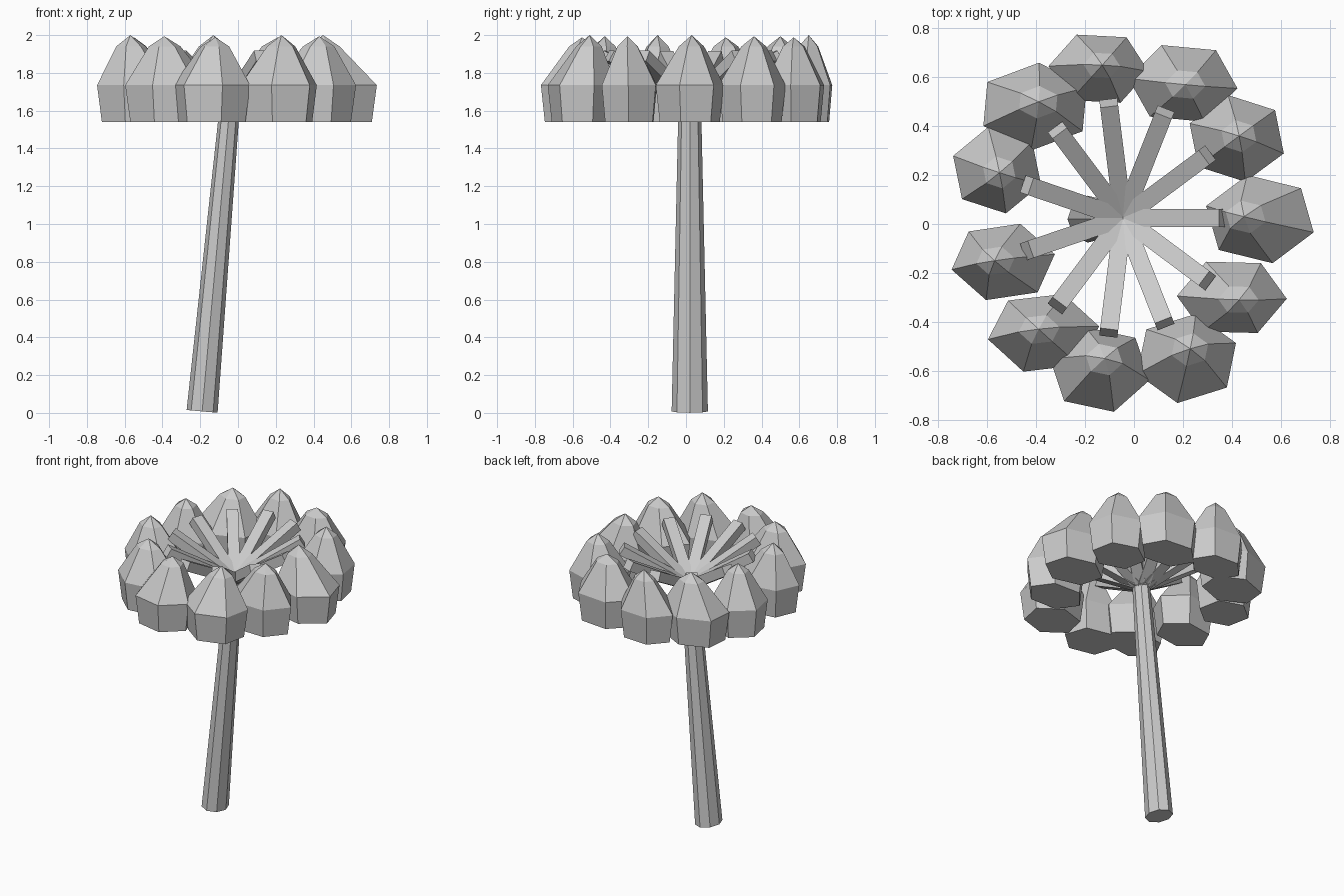
import bpy, bmesh, math
from mathutils import Vector

if "Cube" in bpy.data.objects:
    bpy.data.objects.remove(bpy.data.objects["Cube"])

grey = bpy.data.materials.new("light_grey")
grey.diffuse_color = (0.6, 0.6, 0.6, 1)
grey.use_nodes = True
grey.node_tree.nodes["Principled BSDF"].inputs["Base Color"].default_value = grey.diffuse_color


def add_object(name, bm):
    bmesh.ops.recalc_face_normals(bm, faces=bm.faces)
    mesh = bpy.data.meshes.new(name)
    bm.to_mesh(mesh)
    bm.free()
    mesh.materials.append(grey)
    obj = bpy.data.objects.new(name, mesh)
    bpy.context.collection.objects.link(obj)


def loft(name, rings, apex=None):
    """Skin a stack of equal-sided rings, closing the top with a cap or a point."""
    bm = bmesh.new()
    rows = [[bm.verts.new(p) for p in ring] for ring in rings]
    n = len(rows[0])
    for low, high in zip(rows, rows[1:]):
        for i in range(n):
            j = (i + 1) % n
            bm.faces.new((low[i], low[j], high[j], high[i]))
    bm.faces.new(rows[0][::-1])
    if apex is None:
        bm.faces.new(rows[-1])
    else:
        tip = bm.verts.new(apex)
        for i in range(n):
            bm.faces.new((rows[-1][i], rows[-1][(i + 1) % n], tip))
    add_object(name, bm)


def ring(cx, cy, z, rx, ry, sides, turn=0, tilt=0):
    pts = []
    for i in range(sides):
        a = math.radians(turn) + 2 * math.pi * i / sides
        dx = rx * math.cos(a)
        pts.append((cx + dx, cy + ry * math.sin(a), z - dx * tilt))
    return pts


# Leaning eight-sided trunk, cut square to its axis
loft("trunk", [ring(-0.19, 0.02, 0.008, 0.082, 0.096, 8, 0, 0.09),
               ring(-0.043, 0.02, 1.63, 0.053, 0.06, 8, 0, 0.09)])

# Eleven square branches rising from the trunk top
COUNT = 11
for k in range(COUNT):
    a = 2 * math.pi * k / COUNT
    start = Vector((-0.045, 0.025, 1.63))
    end = start + Vector((0.41 * math.cos(a), 0.475 * math.sin(a), 0.26))
    along = (end - start).normalized()
    side = along.cross(Vector((0, 0, 1))).normalized() * 0.037
    up = side.cross(along).normalized() * 0.032
    section = [side + up, side - up, -side - up, up - side]
    loft(f"branch_{k + 1}", [[start + s for s in section], [end + s for s in section]])

# Leaf clumps: centre x, y, half sizes x, y, turn in degrees, tip x, y
clumps = [
    (0.515, 0.020, 0.230, 0.185, 43, 0.45, 0.03),
    (0.420, 0.350, 0.205, 0.180, 40, 0.43, 0.36),
    (0.200, 0.575, 0.225, 0.170, 53, 0.21, 0.57),
    (-0.145, 0.635, 0.205, 0.155, 56, -0.13, 0.65),
    (-0.405, 0.480, 0.235, 0.180, 26, -0.39, 0.50),
    (-0.560, 0.220, 0.190, 0.180, 41, -0.55, 0.21),
    (-0.535, -0.155, 0.215, 0.165, 11, -0.57, -0.15),
    (-0.370, -0.445, 0.230, 0.170, 9, -0.39, -0.43),
    (-0.140, -0.595, 0.210, 0.180, 46, -0.12, -0.55),
    (0.215, -0.550, 0.215, 0.185, 20, 0.23, -0.51),
    (0.400, -0.300, 0.225, 0.165, 58, 0.43, -0.31),
]
for k, (x, y, rx, ry, turn, tx, ty) in enumerate(clumps):
    rings = []
    # height, size, shift towards the tip
    for z, s, f in ((1.54, 0.88, 0), (1.735, 1.0, 0), (1.94, 0.37, 0.9)):
        rings.append(ring(x + (tx - x) * f, y + (ty - y) * f, z, rx * s, ry * s, 6, turn))
    loft(f"leaf_clump_{k + 1}", rings, (tx, ty, 2.0 - 0.006 * (k % 3)))
